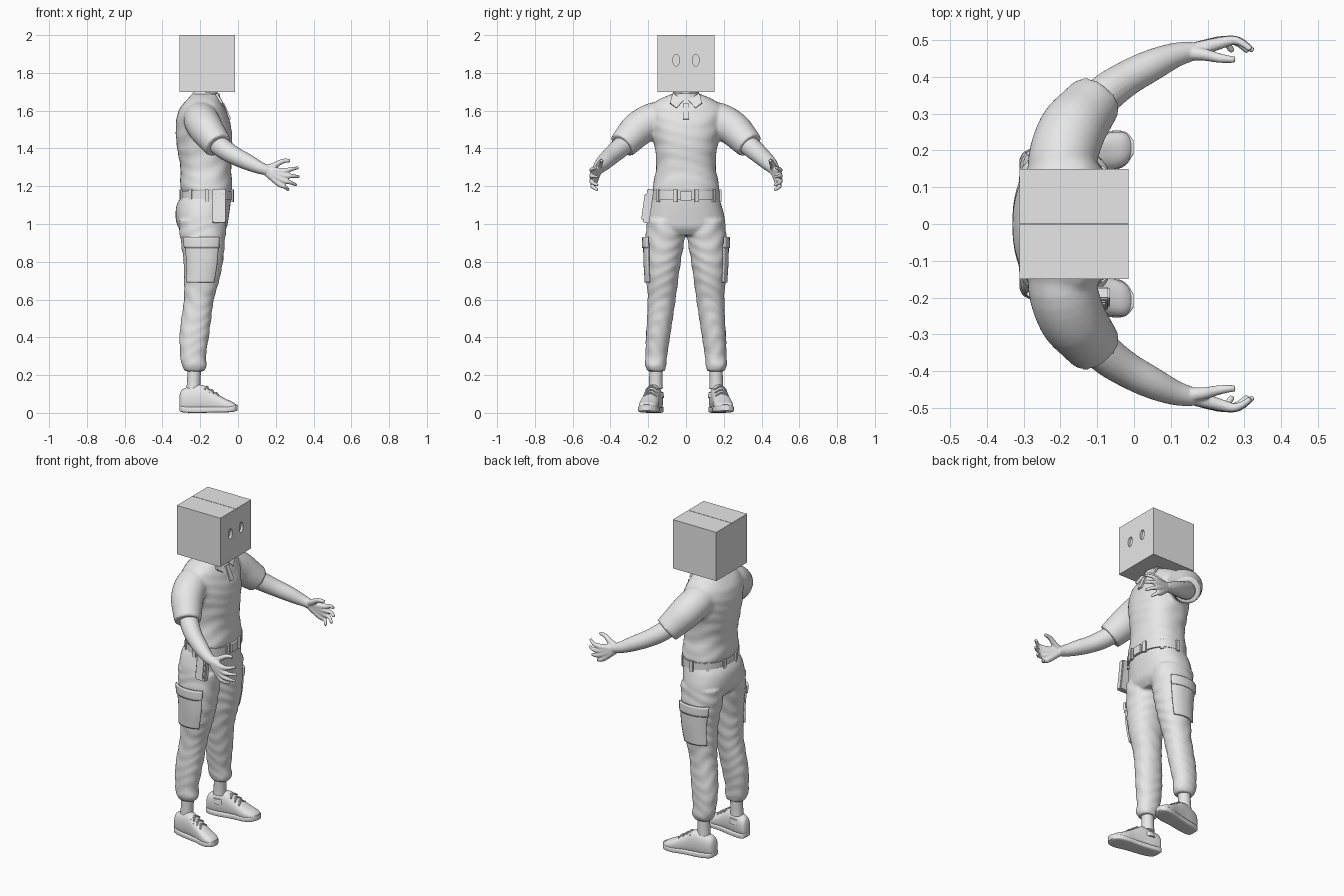
import bpy, bmesh, math
from mathutils import Vector, Matrix

if "Cube" in bpy.data.objects:
    bpy.data.objects.remove(bpy.data.objects["Cube"])

grey = bpy.data.materials.new("plain grey")
grey.use_nodes = True
grey.diffuse_color = (0.8, 0.8, 0.8, 1)
grey.node_tree.nodes["Principled BSDF"].inputs["Base Color"].default_value = (0.8, 0.8, 0.8, 1)


def finish(name, bm, voxel=0, relax=3, thick=0, smooth=True):
    """Turn a bmesh into an object; voxel fuses overlapping volumes."""
    bmesh.ops.recalc_face_normals(bm, faces=bm.faces)
    mesh = bpy.data.meshes.new(name)
    bm.to_mesh(mesh)
    bm.free()
    mesh.materials.append(grey)
    ob = bpy.data.objects.new(name, mesh)
    bpy.context.collection.objects.link(ob)
    if smooth:
        bpy.ops.object.select_all(action='DESELECT')
        ob.select_set(True)
        bpy.context.view_layer.objects.active = ob
        bpy.ops.object.shade_smooth_by_angle(angle=math.radians(40))
    if thick:
        m = ob.modifiers.new("thickness", 'SOLIDIFY')
        m.thickness, m.offset = thick, 0
    if voxel:
        m = ob.modifiers.new("fuse", 'REMESH')
        m.mode, m.voxel_size, m.use_smooth_shade = 'VOXEL', voxel, True
        m = ob.modifiers.new("relax", 'SMOOTH')
        m.factor, m.iterations = 0.5, relax
    return ob


def resample(rows, k=5):
    """Catmull-Rom interpolation through rows of numbers."""
    out = []
    for i in range(len(rows) - 1):
        quad = [rows[max(i - 1, 0)], rows[i], rows[i + 1], rows[min(i + 2, len(rows) - 1)]]
        for j in range(k):
            t = j / k
            out.append([0.5 * (2 * b + (c - a) * t + (2 * a - 5 * b + 4 * c - d) * t * t
                               + (3 * b - a - 3 * c + d) * t ** 3) for a, b, c, d in zip(*quad)])
    return out + [list(rows[-1])]


def loft(bm, rings, side=1, n=40, power=2.3, arc=None, fold=0):
    """Skin superellipse rings (centre, U, V); arc gives an open strip."""
    def bend(v):
        return math.copysign(abs(v) ** (2 / power), v)
    a0, a1 = arc or (0, math.tau)
    count = n + 1 if arc else n
    grid = []
    for c, u, v in rings:
        loop = []
        for i in range(count):
            a = a0 + (a1 - a0) * i / n
            d = Vector(u) * bend(math.cos(a)) + Vector(v) * bend(math.sin(a))
            p = Vector(c) + d * (1 + fold * math.sin(c[2] * 85 + 3 * math.sin(a * 2 + c[2] * 9)))
            loop.append(bm.verts.new((p.x, p.y * side, p.z)))
        grid.append(loop)
    for lo, hi in zip(grid, grid[1:]):
        for i in range(n):
            j = (i + 1) % count
            bm.faces.new((lo[i], lo[j], hi[j], hi[i]))
    if not arc:
        bm.faces.new(grid[0])
        bm.faces.new(grid[-1])


def stack(rows, pad=0):
    """Rings from rows of z, x0, x1, y0, y1."""
    return [(((a + b) / 2, (c + d) / 2, z), ((b - a) / 2 + pad, 0, 0), (0, (d - c) / 2 + pad, 0))
            for z, a, b, c, d in rows]


def tube(bm, points, side=1, k=4, n=20):
    """Round limb through points x, y, z, radius."""
    pts = resample(points, k)
    rings = []
    for i, p in enumerate(pts):
        t = Vector(pts[min(i + 1, len(pts) - 1)][:3]) - Vector(pts[max(i - 1, 0)][:3])
        u = t.cross(Vector((0, 0, 1))).normalized()
        if u.length < 0.5:
            u = Vector((1, 0, 0))
        rings.append((p[:3], u * p[3], t.normalized().cross(u) * p[3]))
    loft(bm, rings, side, n, 2)


def block(bm, centre, size, turn=None):
    m = Matrix.Translation(centre) @ (turn or Matrix()) @ Matrix.Diagonal((*size, 1))
    return bmesh.ops.create_cube(bm, size=1, matrix=m)["verts"]


# Box head with lid flaps and eye holes
bm = bmesh.new()
block(bm, (-0.163, 0, 1.847), (0.296, 0.3, 0.294))
box = finish("box_head", bm, smooth=False)
bm = bmesh.new()
for s in (-1, 1):
    eye = Matrix.Translation((-0.015, s * 0.052, 1.867)) @ Matrix.Rotation(math.pi / 2, 4, 'Y')
    bmesh.ops.create_cone(bm, cap_ends=True, segments=32, radius1=1, radius2=1, depth=0.03,
                          matrix=eye @ Matrix.Diagonal((0.031, 0.018, 1, 1)))
cutter = finish("eye_cutter", bm, smooth=False)
cutter.hide_render = True
cut = box.modifiers.new("eyes", 'BOOLEAN')
cut.operation, cut.object = 'DIFFERENCE', cutter
bpy.context.view_layer.objects.active = box
bpy.ops.object.modifier_apply(modifier=cut.name)
bpy.data.objects.remove(cutter)
bm = bmesh.new()
for s in (-1, 1):
    block(bm, (-0.163, s * 0.0757, 1.997), (0.296, 0.1487, 0.006))
finish("box_lid_flaps", bm, smooth=False)

# Neck
bm = bmesh.new()
tube(bm, [(-0.19, 0, 1.58, 0.07), (-0.175, 0, 1.65, 0.06), (-0.165, 0, 1.72, 0.06)])
finish("neck", bm)

# Shirt: torso and short sleeves fused
torso = [(1.17, -.30, -.03, .176), (1.2, -.306, -.03, .176), (1.3, -.305, -.036, .158),
         (1.4, -.322, -.03, .165), (1.5, -.33, -.034, .185), (1.58, -.322, -.055, .198),
         (1.63, -.295, -.078, .185), (1.665, -.265, -.095, .13), (1.69, -.24, -.11, .07)]
sleeve = [(-.2, .07, 1.565, .085), (-.195, .17, 1.55, .093), (-.17, .25, 1.505, .092),
          (-.135, .3, 1.455, .083), (-.105, .338, 1.415, .075)]
bm = bmesh.new()
loft(bm, stack(resample([(z, a, b, -h, h) for z, a, b, h in torso])), fold=0.012)
for s in (-1, 1):
    tube(bm, sleeve, s, n=32)
finish("shirt", bm, 0.009, 4)

# Collar band, collar points and placket
bm = bmesh.new()
loft(bm, [((-.17, 0, 1.645), (.085, 0, -.022), (0, .09, 0)),
          ((-.168, 0, 1.672), (.076, 0, -.014), (0, .08, 0)),
          ((-.166, 0, 1.697), (.068, 0, -.006), (0, .068, 0))], power=2)
finish("collar", bm)
bm = bmesh.new()
for s in (-1, 1):
    bm.faces.new([bm.verts.new((x, y * s, z)) for x, y, z in
                  ((-.092, .012, 1.655), (-.072, .05, 1.612), (-.085, .085, 1.64), (-.115, .07, 1.69))])
finish("collar_points", bm, thick=0.012, smooth=False)
bm = bmesh.new()
block(bm, (-.06, 0, 1.595), (0.012, 0.03, 0.09), Matrix.Rotation(-0.4, 4, 'Y'))
finish("shirt_placket", bm, smooth=False)

# Arms with hands, fused per side
arm = [(-.14, .29, 1.45, .052), (-.08, .352, 1.4, .053), (-.02, .395, 1.362, .048),
       (.05, .432, 1.328, .043), (.11, .458, 1.3, .034), (.16, .47, 1.282, .026)]
wrist = (.14, .465, 1.287, .022)
knuckles = [((.23, .49, 1.28), (.318, .474, 1.298)), ((.236, .493, 1.258), (.324, .47, 1.25)),
            ((.23, .493, 1.236), (.31, .468, 1.206)), ((.215, .488, 1.216), (.268, .468, 1.18))]
for s, label in ((1, "left"), (-1, "right")):
    bm = bmesh.new()
    tube(bm, arm, s)
    for base, tip in knuckles:
        mid = [(a + b) / 2 + d for a, b, d in zip(base, tip, (.004, .016, 0))]
        tube(bm, [wrist, (*base, .017), (*mid, .0115), (*tip, .008)], s, n=12)
    tube(bm, [wrist, (.19, .46, 1.308, .017), (.235, .45, 1.332, .013), (.275, .446, 1.336, .009)], s, n=12)
    finish(label + "_arm", bm, 0.0045, 3)

# Trousers: hips and legs fused
hips = [(.94, -.28, -.09, .14), (.98, -.315, -.06, .2), (1.03, -.33, -.05, .205),
        (1.1, -.325, -.04, .188), (1.15, -.297, -.036, .17)]
leg = [(.22, -.28, -.18, .112, .203), (.25, -.297, -.165, .105, .216), (.3, -.305, -.17, .1, .215),
       (.4, -.31, -.155, .085, .212), (.5, -.3, -.142, .07, .206), (.6, -.286, -.128, .055, .203),
       (.7, -.286, -.1, .042, .208), (.8, -.288, -.08, .028, .214), (.92, -.305, -.068, .008, .215),
       (1.02, -.315, -.06, .005, .205)]
bm = bmesh.new()
loft(bm, stack(resample([(z, a, b, -h, h) for z, a, b, h in hips])))
for s in (-1, 1):
    loft(bm, stack(resample(leg, 10)), s, fold=0.02, power=2.15)
finish("trousers", bm, 0.008, 3)

# Cargo pockets and flaps that follow the thigh
for name, low, high, pad in (("cargo_pockets", .69, .9, .006), ("cargo_pocket_flaps", .865, .935, .012)):
    bm = bmesh.new()
    rows = [r for r in resample(leg, 10) if low <= r[0] <= high]
    for s in (-1, 1):
        loft(bm, stack(rows, pad), s, 20, 2.15, (math.radians(50), math.radians(140)))
    finish(name, bm, thick=0.01)

# Belt, loops, buckle and holster
belt = [(z, -.304, -.028, -.178, .178) for z in (1.128, 1.135, 1.168, 1.175)]
bm = bmesh.new()
loft(bm, stack(belt))
finish("belt", bm)
bm = bmesh.new()
for i in range(10):
    a = math.tau * (i + 0.5) / 10
    block(bm, (-.166 + .142 * math.cos(a), .182 * math.sin(a), 1.15), (.014, .02, .066),
          Matrix.Rotation(math.atan2(math.sin(a) * .142, math.cos(a) * .182), 4, 'Z'))
finish("belt_loops", bm, smooth=False)
bm = bmesh.new()
block(bm, (-.027, 0, 1.15), (.014, .06, .05))
finish("belt_buckle", bm, smooth=False)
bm = bmesh.new()
tilt = Matrix.Rotation(-0.14, 4, 'X')
block(bm, (-.1, -.2, 1.095), (.07, .035, .18), tilt)
block(bm, (-.1, -.222, 1.09), (.055, .012, .14), tilt)
bmesh.ops.bevel(bm, geom=bm.edges[:], offset=0.005, segments=2, affect='EDGES')
finish("holster", bm)

# Shoes: rows of x, half width, bottom, top
shoe = [(-.311, .018, .015, .085), (-.297, .036, .006, .122), (-.25, .043, .002, .14),
        (-.19, .044, .002, .148), (-.13, .046, .004, .112), (-.07, .051, .004, .077),
        (-.025, .043, .008, .056), (-.002, .018, .014, .036)]


def shoe_rings(rows, grow=1):
    return [((x, .168 + (x + .24) * .17, (lo + hi) / 2), (0, w * grow, 0), (0, 0, (hi - lo) / 2))
            for x, w, lo, hi in rows]


for s, label in ((1, "left"), (-1, "right")):
    bm = bmesh.new()
    loft(bm, shoe_rings(resample(shoe)), s, power=2.4)
    finish(label + "_shoe", bm)
    bm = bmesh.new()
    loft(bm, shoe_rings([(x, w, lo - .002, lo + .03) for x, w, lo, hi in resample(shoe)], 1.08), s, power=5)
    finish(label + "_sole", bm)
    bm = bmesh.new()
    tube(bm, [(-.235, .16, .08, .044), (-.235, .16, .15, .036), (-.23, .158, .25, .036)], s)
    finish(label + "_ankle", bm)
    bm = bmesh.new()
    for x, z in ((-.165, .137), (-.14, .12), (-.115, .104)):
        y = .168 + (x + .24) * .17
        for d in (-.012, .012):
            tube(bm, [(x - d, y - .032, z - .014, .004), (x, y, z + .002, .005),
                      (x + d, y + .032, z - .014, .004)], s, n=8)
    finish(label + "_laces", bm)
